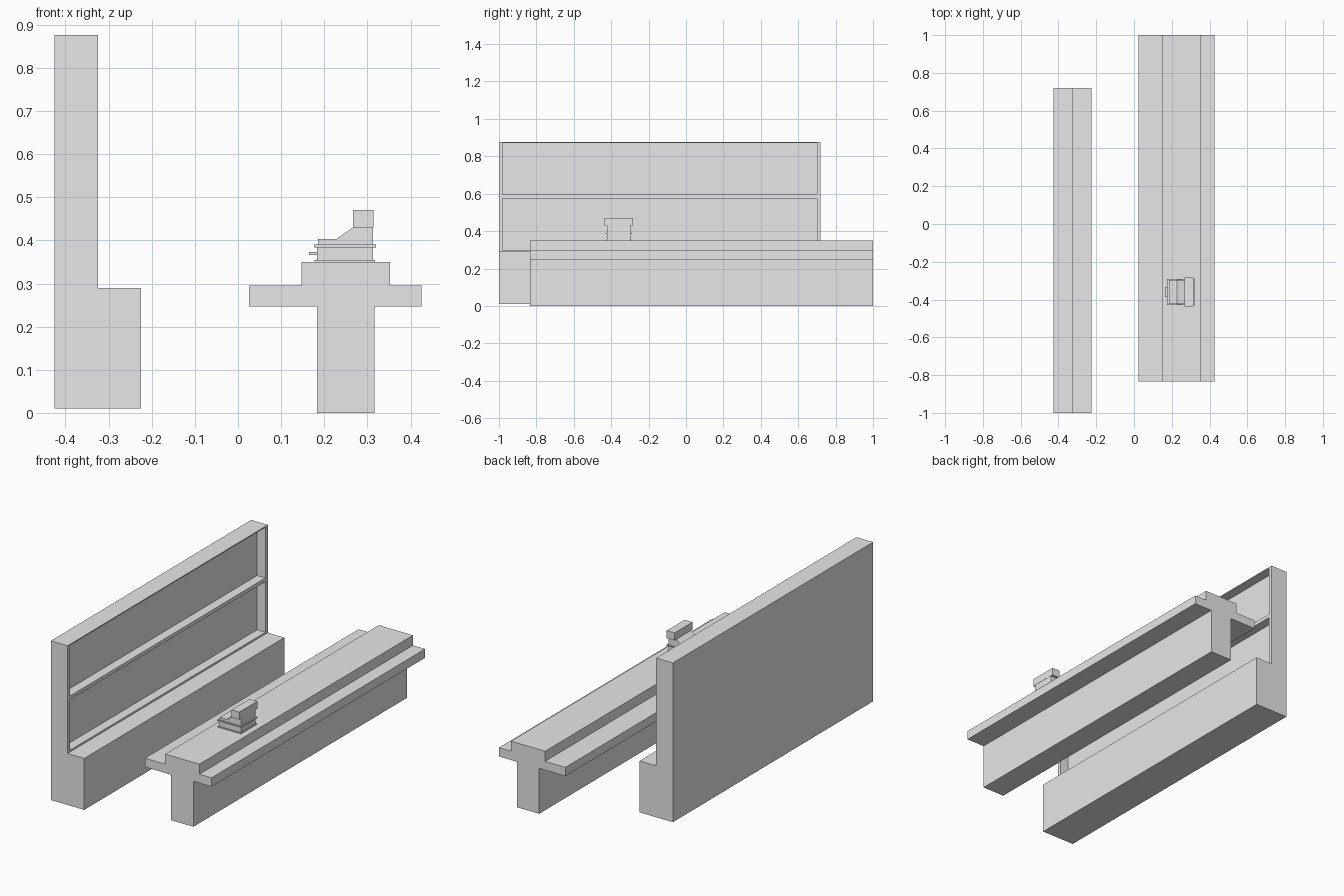
import bpy
import bmesh

if "Cube" in bpy.data.objects:
    bpy.data.objects.remove(bpy.data.objects["Cube"], do_unlink=True)

# One plain light grey for everything
grey = bpy.data.materials.new("light_grey")
grey.use_nodes = True
grey.diffuse_color = (0.8, 0.8, 0.8, 1)
grey.node_tree.nodes["Principled BSDF"].inputs["Base Color"].default_value = (0.8, 0.8, 0.8, 1)


def extrusion(name, profile, y0, y1):
    """Extrude an (x, z) outline along y."""
    bm = bmesh.new()
    face = bm.faces.new([bm.verts.new((x, y0, z)) for x, z in profile])
    result = bmesh.ops.extrude_face_region(bm, geom=[face])
    moved = [v for v in result["geom"] if isinstance(v, bmesh.types.BMVert)]
    bmesh.ops.translate(bm, verts=moved, vec=(0, y1 - y0, 0))
    bmesh.ops.recalc_face_normals(bm, faces=bm.faces)
    mesh = bpy.data.meshes.new(name)
    bm.to_mesh(mesh)
    bm.free()
    mesh.materials.append(grey)
    obj = bpy.data.objects.new(name, mesh)
    bpy.context.collection.objects.link(obj)
    return obj


def box(name, x0, x1, y0, y1, z0, z1):
    return extrusion(name, [(x0, z0), (x1, z0), (x1, z1), (x0, z1)], y0, y1)


def cut(obj, cutter):
    """Subtract the cutter from the object and discard it."""
    mod = obj.modifiers.new("recess", "BOOLEAN")
    mod.operation = "DIFFERENCE"
    mod.solver = "EXACT"
    mod.object = cutter
    bpy.context.view_layer.objects.active = obj
    bpy.ops.object.modifier_apply(modifier=mod.name)
    bpy.data.objects.remove(cutter, do_unlink=True)


# Back shelf unit: low cabinet with a tall wall and two open shelves
shelf = extrusion("shelf_unit", [(-0.425, 0.01), (-0.225, 0.01), (-0.225, 0.29),
                                 (-0.325, 0.29), (-0.325, 0.876), (-0.425, 0.876)], -1, 0.72)
for low, high in ((0.3, 0.575), (0.595, 0.87)):
    cut(shelf, box("shelf_cutter", -0.375, -0.3, -0.98, 0.7, low, high))

# Counter: one stepped section on a narrow base
extrusion("counter", [(0.183, 0), (0.316, 0), (0.316, 0.247), (0.425, 0.247),
                      (0.425, 0.295), (0.352, 0.295), (0.352, 0.35), (0.147, 0.35),
                      (0.147, 0.295), (0.025, 0.295), (0.025, 0.247), (0.183, 0.247)], -0.835, 1)

# Cash register, centred along the counter at MID
MID = -0.36


def register_part(name, x0, x1, half, z0, z1):
    return box(name, x0, x1, MID - half, MID + half, z0, z1)


register_part("register_drawer", 0.183, 0.313, 0.063, 0.35, 0.388)
register_part("register_foot_plate", 0.177, 0.318, 0.069, 0.35, 0.354)
register_part("register_top_plate", 0.176, 0.32, 0.07, 0.384, 0.39)
register_part("register_handle", 0.165, 0.185, 0.027, 0.366, 0.373)
extrusion("register_keyboard", [(0.186, 0.389), (0.313, 0.389), (0.313, 0.431),
                                (0.268, 0.431), (0.228, 0.403), (0.186, 0.403)],
          MID - 0.063, MID + 0.063)
register_part("register_display", 0.267, 0.314, 0.077, 0.43, 0.471)
